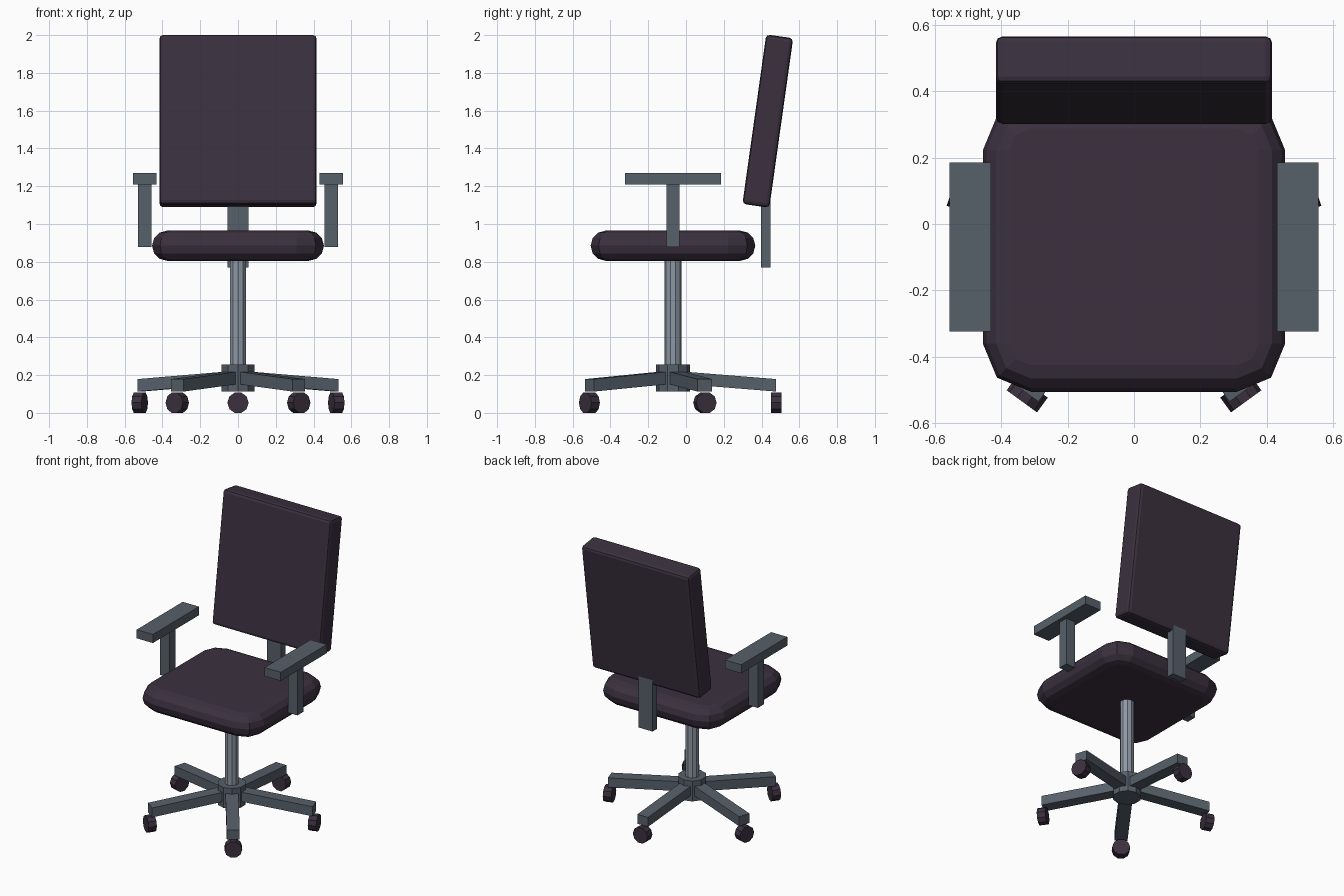
import bpy, bmesh, math
from mathutils import Vector

if "Cube" in bpy.data.objects:
    bpy.data.objects.remove(bpy.data.objects["Cube"])

CY = -0.069  # y of the seat, column and base centre


def material(name, rgb):
    m = bpy.data.materials.new(name)
    m.diffuse_color = (*rgb, 1)
    m.use_nodes = True
    m.node_tree.nodes["Principled BSDF"].inputs["Base Color"].default_value = m.diffuse_color
    return m


FABRIC = material("dark plum fabric", (0.043, 0.030, 0.049))
FRAME = material("slate grey plastic", (0.093, 0.115, 0.143))
METAL = material("light grey metal", (0.27, 0.315, 0.375))


def make(name, bm, mat, loc=(0, 0, 0), rot=(0, 0, 0)):
    bmesh.ops.recalc_face_normals(bm, faces=bm.faces)
    me = bpy.data.meshes.new(name)
    bm.to_mesh(me)
    bm.free()
    me.materials.append(mat)
    ob = bpy.data.objects.new(name, me)
    ob.location, ob.rotation_euler = loc, rot
    bpy.context.collection.objects.link(ob)
    return ob


def box(name, lo, hi, mat, **kw):
    bm = bmesh.new()
    bmesh.ops.create_cube(bm, size=1)
    for v in bm.verts:
        v.co = Vector([lo[i] + (v.co[i] + 0.5) * (hi[i] - lo[i]) for i in range(3)])
    return make(name, bm, mat, **kw)


def cylinder(name, r, depth, mat, sides=10, **kw):
    bm = bmesh.new()
    bmesh.ops.create_cone(bm, cap_ends=True, segments=sides, radius1=r, radius2=r, depth=depth)
    return make(name, bm, mat, **kw)


# Seat: stacked rounded rectangles following a half-round edge
def seat():
    bm = bmesh.new()
    hx, hy, corner, edge, steps = 0.455, 0.436, 0.145, 0.08, 6
    rings = []
    for i in range(steps + 1):
        t = -math.pi / 2 + math.pi * i / steps
        r = corner - edge * (1 - math.cos(t))
        ring = []
        for q, (sx, sy) in enumerate([(1, 1), (-1, 1), (-1, -1), (1, -1)]):
            for k in range(3):
                a = q * math.pi / 2 + k * math.pi / 4
                ring.append(bm.verts.new((sx * (hx - corner) + r * math.cos(a),
                                          sy * (hy - corner) + r * math.sin(a),
                                          edge * math.sin(t))))
        rings.append(ring)
    n = len(rings[0])
    for a, b in zip(rings, rings[1:]):
        for k in range(n):
            bm.faces.new((a[k], a[(k + 1) % n], b[(k + 1) % n], b[k]))
    bm.faces.new(rings[0][::-1])
    bm.faces.new(rings[-1])
    make("seat", bm, FABRIC, loc=(0, CY, 0.885))


seat()

# Backrest: bevelled slab leaning back
back = box("backrest", (-0.416, -0.072, -0.453), (0.416, 0.072, 0.453), FABRIC,
           loc=(0, 0.433, 1.545), rot=(math.radians(-8), 0, 0))
bev = back.modifiers.new("soft edges", 'BEVEL')
bev.width, bev.segments = 0.02, 2

# Backrest support
box("back_support", (-0.055, 0.397, 0.77), (0.055, 0.447, 1.16), FRAME)

# Armrests
for side, s in (("left", -1), ("right", 1)):
    box(f"{side}_arm_pad", (s * 0.4935 - 0.0625, -0.323, 1.21),
        (s * 0.4935 + 0.0625, 0.185, 1.27), FRAME)
    box(f"{side}_arm_post", (s * 0.494 - 0.036, -0.102, 0.878),
        (s * 0.494 + 0.036, -0.034, 1.215), FRAME)

# Column and hub
cylinder("column", 0.045, 0.62, METAL, loc=(0, CY, 0.51))
cylinder("hub", 0.091, 0.142, FRAME, loc=(0, CY, 0.184))

# Five sloping legs, each with a caster
for i in range(5):
    a = math.radians(90 + 72 * i)
    leg = box(f"leg_{i + 1}", (0, -0.041, 0), (0.546, 0.041, 0.066), FRAME,
              loc=(0, CY, 0), rot=(0, 0, a))
    for v in leg.data.vertices:
        v.co.z += 0.113 if v.co.x > 0.1 else 0.157
    cylinder(f"caster_{i + 1}", 0.0565, 0.055, FABRIC,
             loc=(0.547 * math.cos(a), CY + 0.547 * math.sin(a), 0.0537),
             rot=(0, math.pi / 2, a))
